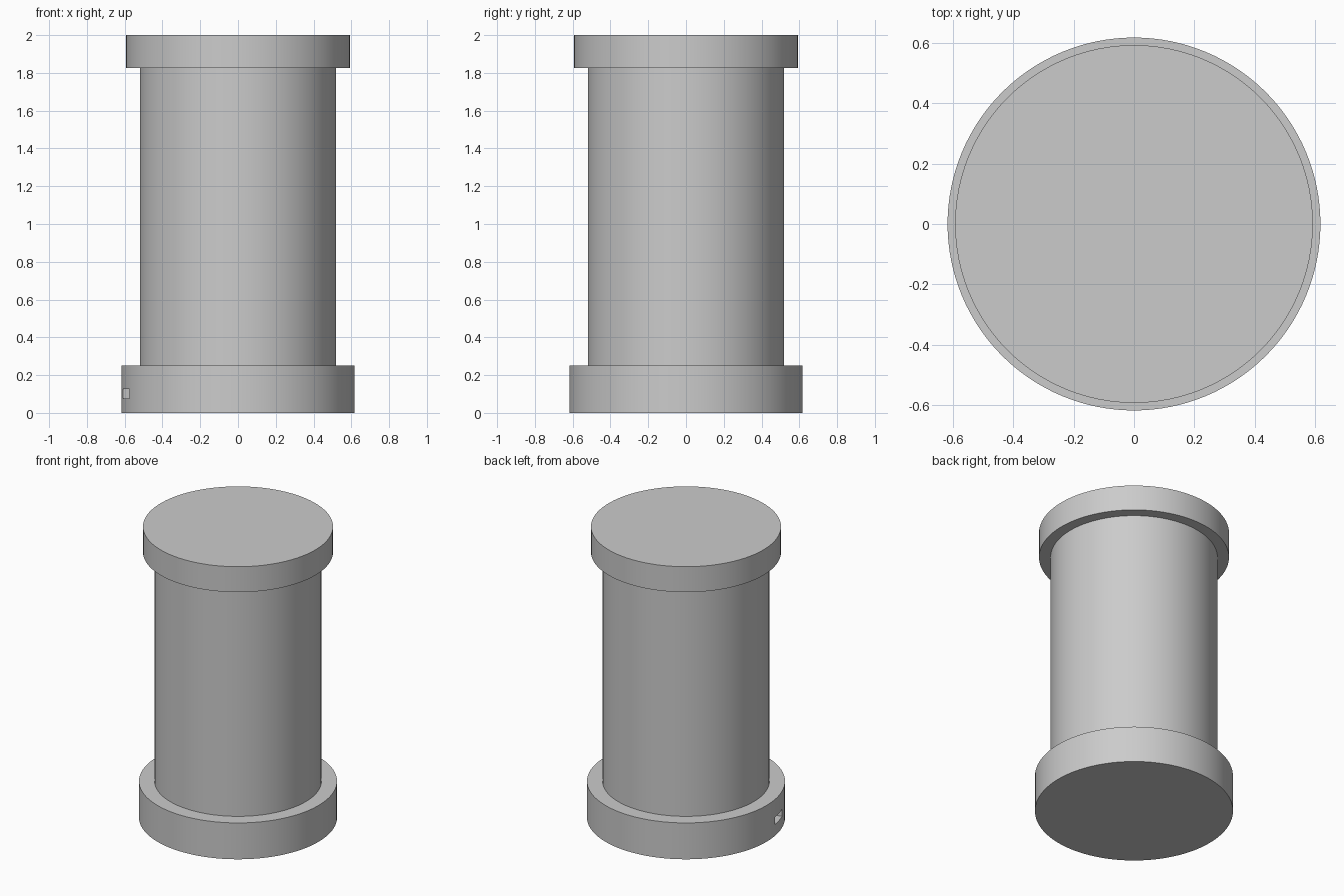
import bpy
from math import cos, sin, radians

cube = bpy.data.objects.get("Cube")
if cube:
    bpy.data.objects.remove(cube, do_unlink=True)

# Single grey material
grey = bpy.data.materials.new("plain grey")
grey.use_nodes = True
colour = (0.6, 0.6, 0.6, 1)
grey.diffuse_color = colour
grey.node_tree.nodes["Principled BSDF"].inputs["Base Color"].default_value = colour


def drum(name, radius, bottom, top):
    bpy.ops.mesh.primitive_cylinder_add(
        vertices=128, radius=radius, depth=top - bottom,
        location=(0, 0, (bottom + top) / 2))
    obj = bpy.context.object
    obj.name = name
    obj.data.materials.append(grey)
    return obj


def smooth(obj):
    bpy.ops.object.select_all(action="DESELECT")
    obj.select_set(True)
    bpy.context.view_layer.objects.active = obj
    bpy.ops.object.shade_smooth_by_angle(angle=radians(30))


# Stacked round parts
base = drum("base", 0.617, 0, 0.25)
body = drum("body", 0.52, 0.25, 1.825)
cap = drum("cap", 0.592, 1.825, 2)

# Small rectangular socket in the side of the base
angle = radians(195)
bpy.ops.mesh.primitive_cube_add(
    size=1, location=(0.63 * cos(angle), 0.63 * sin(angle), 0.102),
    rotation=(0, 0, angle))
cutter = bpy.context.object
cutter.name = "socket_cutter"
cutter.scale = (0.11, 0.13, 0.05)
cutter.hide_render = True
cutter.data.materials.append(grey)

cut = base.modifiers.new("socket", "BOOLEAN")
cut.operation = "DIFFERENCE"
cut.solver = "EXACT"
cut.object = cutter
bpy.context.view_layer.objects.active = base
bpy.ops.object.modifier_apply(modifier=cut.name)
bpy.data.objects.remove(cutter, do_unlink=True)

for part in (base, body, cap):
    smooth(part)
